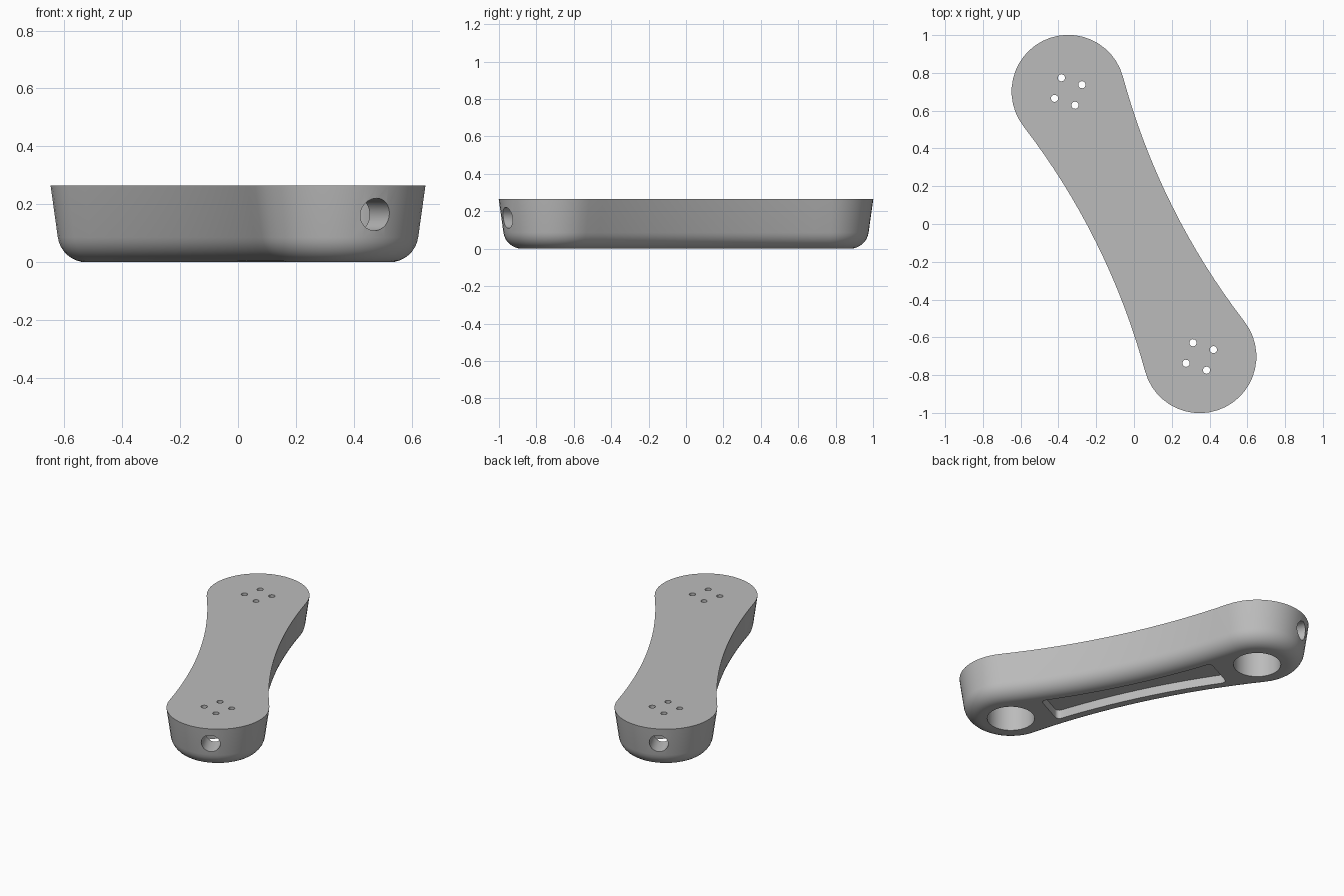
import bpy, bmesh, math
from math import sin, cos, pi, radians
from mathutils import Matrix

cube = bpy.data.objects.get("Cube")
if cube:
    bpy.data.objects.remove(cube, do_unlink=True)

HEIGHT = 0.265
REACH = 0.783      # middle of the arm to each end centre
END_R = 0.30       # end radius at the top face
WAIST = 0.223      # half width in the middle
SIDE_R = ((REACH**2 + WAIST**2 - END_R**2) / (2 * (END_R - WAIST)))
TANGENT = math.atan2(REACH, SIDE_R + WAIST)
DRAFT = radians(8)
FILLET = 0.10
TURN = radians(26.4)

grey = bpy.data.materials.new("light_grey")
grey.use_nodes = True
colour = (0.5, 0.5, 0.5, 1)
grey.diffuse_color = colour
grey.node_tree.nodes["Principled BSDF"].inputs["Base Color"].default_value = colour


def side_x(y, inset):
    """Half width of the concave waist at distance y from the middle."""
    return SIDE_R + WAIST - math.sqrt((SIDE_R + inset)**2 - y * y)


def outline(inset):
    """Closed waisted outline, offset inwards by inset."""
    half = []
    r = END_R - inset
    for i in range(25):
        a = -TANGENT + (pi + 2 * TANGENT) * i / 24
        half.append((r * cos(a), REACH + r * sin(a)))
    y_end = half[-1][1]
    for i in range(1, 16):
        y = y_end * (1 - i / 8)
        half.append((-side_x(y, inset), y))
    # the second end mirrors the first, the second side closes the loop
    full = half[:25] + half[25:]
    full += [(-x, -y) for x, y in half]
    return full


def loft(bm, rings):
    """Skin a stack of (points, z) rings and cap both ends."""
    loops = [[bm.verts.new((x, y, z)) for x, y in pts] for pts, z in rings]
    n = len(loops[0])
    for a, b in zip(loops, loops[1:]):
        for i in range(n):
            j = (i + 1) % n
            bm.faces.new((a[i], a[j], b[j], b[i]))
    bm.faces.new(loops[0])
    bm.faces.new(loops[-1])
    bmesh.ops.recalc_face_normals(bm, faces=bm.faces)


def make_object(name, bm):
    bm.transform(Matrix.Rotation(TURN, 4, "Z"))
    mesh = bpy.data.meshes.new(name)
    bm.to_mesh(mesh)
    bm.free()
    mesh.materials.append(grey)
    ob = bpy.data.objects.new(name, mesh)
    bpy.context.collection.objects.link(ob)
    return ob


def cylinder(name, radius, depth, matrix, segments):
    bm = bmesh.new()
    bmesh.ops.create_cone(bm, cap_ends=True, segments=segments, radius1=radius,
                          radius2=radius, depth=depth, matrix=matrix)
    return make_object(name, bm)


# Arm body: rounded underside, drafted sides, flat top
rings = []
start_z = FILLET * (1 - sin(DRAFT))
centre = (HEIGHT - start_z) * math.tan(DRAFT) + FILLET * cos(DRAFT)
for i in range(9):
    t = pi / 2 + (DRAFT - pi / 2) * i / 8
    rings.append((outline(centre - FILLET * cos(t)), FILLET * (1 - sin(t))))
rings.append((outline(0), HEIGHT))
bm = bmesh.new()
loft(bm, rings)
arm = make_object("arm", bm)

cutters = []

# Shallow waisted recess under the middle
bm = bmesh.new()
SLOT = 0.54
ys = [SLOT * (i / 6 - 1) for i in range(13)]
pts = [(side_x(y, 0.143), y) for y in ys]
pts += [(-x, -y) for x, y in pts]
loft(bm, [(pts, -0.05), (pts, 0.055)])
corners = [e for e in bm.edges
           if abs(e.verts[0].co.z - e.verts[1].co.z) > 0.05
           and abs(e.verts[0].co.y) > SLOT - 0.001]
bmesh.ops.bevel(bm, geom=corners, offset=0.03, segments=4, profile=0.5, affect="EDGES")
cutters.append(make_object("recess_cutter", bm))

# Each end: round pocket below, cable hole at the tip, four screw holes on top
for s in (1, -1):
    at = Matrix.Translation((0, s * REACH, 0))
    cutters.append(cylinder("pocket_cutter", 0.138, 0.32,
                            at @ Matrix.Translation((0, 0, 0.06)), 48))
    tip = Matrix.Translation((0, s * 0.25, 0.165)) @ Matrix.Rotation(pi / 2, 4, "X")
    cutters.append(cylinder("tip_hole_cutter", 0.056, 0.34, at @ tip, 32))
    for k in range(4):
        spot = Matrix.Translation((0.081 * cos(k * pi / 2), 0.081 * sin(k * pi / 2), 0.25))
        cutters.append(cylinder("screw_hole_cutter", 0.019, 0.12, at @ spot, 16))

# Cut everything out of the arm
bpy.ops.object.select_all(action="DESELECT")
bpy.context.view_layer.objects.active = arm
arm.select_set(True)
for cutter in cutters:
    cutter.hide_render = True
    mod = arm.modifiers.new("cut", "BOOLEAN")
    mod.operation = "DIFFERENCE"
    mod.solver = "EXACT"
    mod.object = cutter
    bpy.ops.object.modifier_apply(modifier=mod.name)
    bpy.data.objects.remove(cutter, do_unlink=True)

bpy.ops.object.shade_smooth_by_angle(angle=radians(30))
